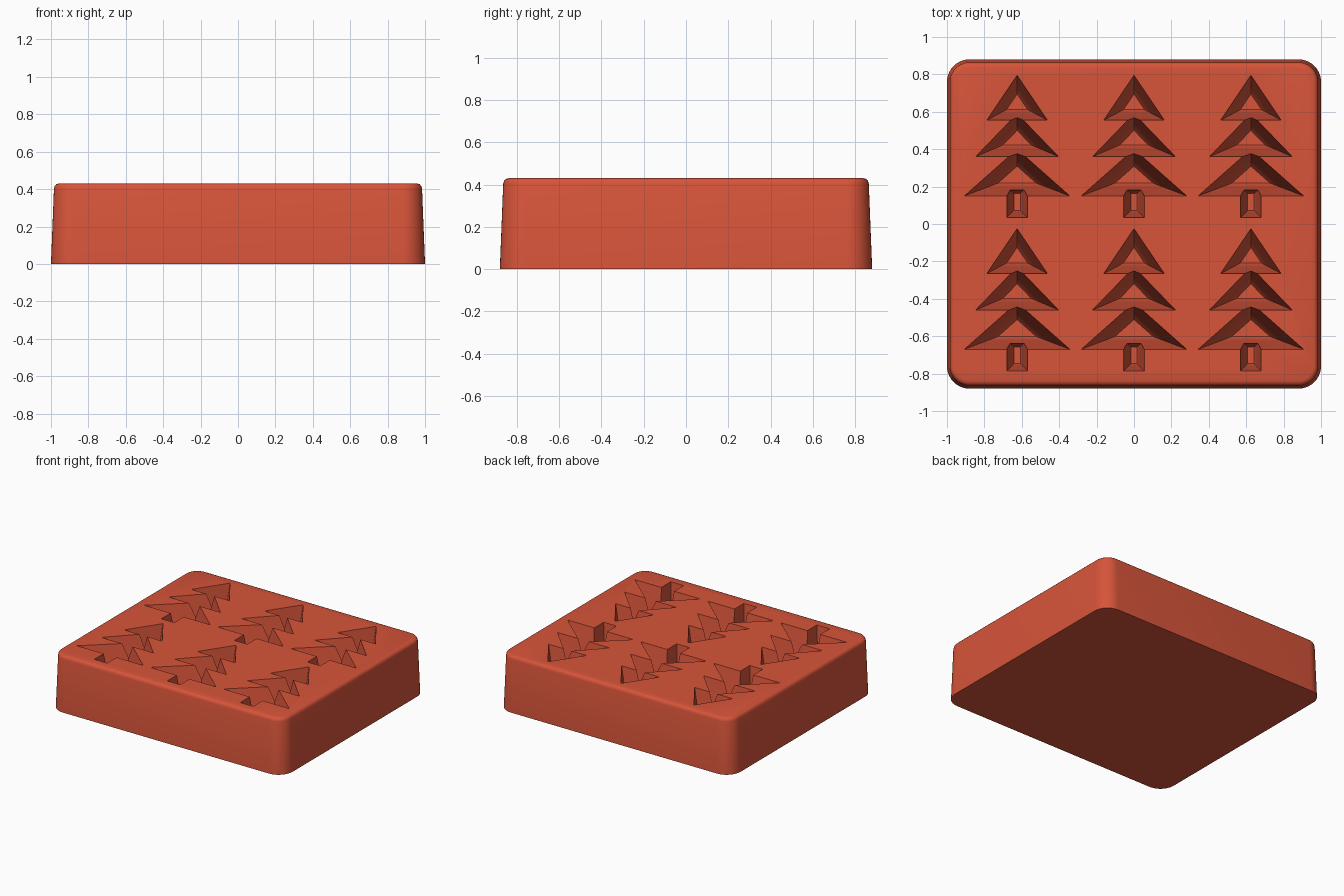
import bpy, bmesh, math
from mathutils import Vector

if "Cube" in bpy.data.objects:
    bpy.data.objects.remove(bpy.data.objects["Cube"])

HEIGHT = 0.43
DEPTH = 0.32

red = bpy.data.materials.new("terracotta red")
red.use_nodes = True
colour = (0.68, 0.089, 0.042, 1)
red.diffuse_color = colour
red.node_tree.nodes["Principled BSDF"].inputs["Base Color"].default_value = colour


def loft(name, rings):
    """Solid skinned through equal-sized rings of points, capped at both ends."""
    bm = bmesh.new()
    add_loft(bm, rings)
    return finish(bm, name)


def add_loft(bm, rings):
    loops = [[bm.verts.new(p) for p in ring] for ring in rings]
    n = len(loops[0])
    for a, b in zip(loops, loops[1:]):
        for i in range(n):
            j = (i + 1) % n
            bm.faces.new((a[i], a[j], b[j], b[i]))
    bm.faces.new(loops[0][::-1])
    bm.faces.new(loops[-1])


def finish(bm, name):
    bmesh.ops.recalc_face_normals(bm, faces=bm.faces)
    mesh = bpy.data.meshes.new(name)
    bm.to_mesh(mesh)
    bm.free()
    mesh.materials.append(red)
    obj = bpy.data.objects.new(name, mesh)
    bpy.context.collection.objects.link(obj)
    return obj


def rounded_rect(hx, hy, r, z, steps=10):
    points = []
    for q, (sx, sy) in enumerate(((1, 1), (-1, 1), (-1, -1), (1, -1))):
        for k in range(steps + 1):
            a = math.pi / 2 * (q + k / steps)
            points.append((sx * (hx - r) + r * math.cos(a),
                           sy * (hy - r) + r * math.sin(a), z))
    return points


def inset(outline, d):
    """Move every edge of a counter-clockwise convex outline inward by d."""
    result = []
    for i, p in enumerate(outline):
        a = (p - outline[i - 1]).normalized()
        b = (outline[(i + 1) % len(outline)] - p).normalized()
        na, nb = Vector((-a.y, a.x)), Vector((-b.y, b.x))
        result.append(p + (na + nb) * d / (1 + na.dot(nb)))
    return result


# Tapered block with a rolled top edge
block_profile = [(0, 0), (0.403, 0.016), (0.417, 0.02), (0.426, 0.028), (HEIGHT, 0.042)]
block = loft("mould_block", [rounded_rect(1 - d, 0.88 - d, 0.12 - d, z)
                             for z, d in block_profile])


# Outlines of one tree, from its centre line
def tier(half, base, tip):
    return [Vector((-half, base)), Vector((half, base)), Vector((0, tip))]


trunk = [Vector(p) for p in ((-0.055, 0.035), (0.055, 0.035), (0.055, 0.2), (-0.055, 0.2))]
pockets = {
    "lower_tier": (tier(0.282, 0.15, 0.4), 0.068),
    "middle_tier": (tier(0.222, 0.36, 0.59), 0.062),
    "upper_tier": (tier(0.162, 0.555, 0.795), 0.056),
    "trunk": (trunk, 0.038),
}
# Fraction of depth and of wall inset, filleted at the floor
wall = [(-0.06, -0.05), (0.8, 0.65), (0.93, 0.8), (1, 1)]

# Cut the six tree pockets, one kind of part at a time
for name, (outline, taper) in pockets.items():
    bm = bmesh.new()
    for cx in (-0.625, 0, 0.625):
        for cy in (0, -0.82):
            add_loft(bm, [[(p.x + cx, p.y + cy, HEIGHT - DEPTH * t)
                           for p in inset(outline, taper * d)] for t, d in wall])
    cutter = finish(bm, name + "_cutter")
    cutter.hide_render = True
    cut = block.modifiers.new(name, 'BOOLEAN')
    cut.operation = 'DIFFERENCE'
    cut.solver = 'EXACT'
    cut.object = cutter
    bpy.context.view_layer.objects.active = block
    bpy.ops.object.modifier_apply(modifier=cut.name)
    bpy.data.objects.remove(cutter)

# Smooth rounded edges, crisp pocket rims
bpy.ops.object.select_all(action='DESELECT')
block.select_set(True)
bpy.context.view_layer.objects.active = block
bpy.ops.object.shade_smooth_by_angle(angle=math.radians(35))
